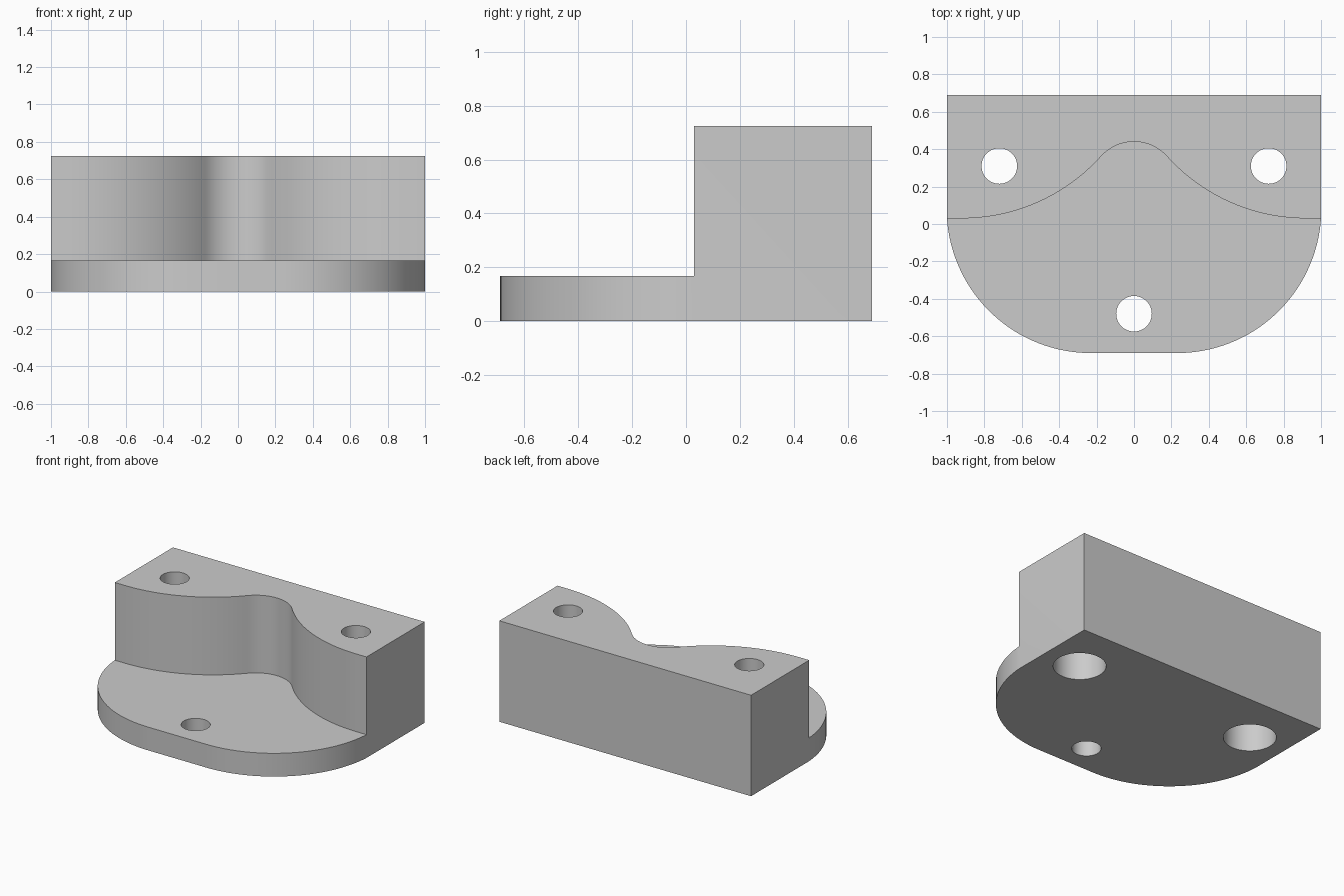
import bpy
import bmesh
from math import sin, cos, asin, atan2, pi, radians

WIDTH, BACK, FRONT, STEP_Y = 1.0, 0.69, -0.69, 0.03
BASE_Z, TOP_Z = 0.167, 0.725

if "Cube" in bpy.data.objects:
    bpy.data.objects.remove(bpy.data.objects["Cube"])

grey = bpy.data.materials.new("plain_grey")
grey.use_nodes = True
colour = (0.6, 0.6, 0.6, 1)
grey.diffuse_color = colour
grey.node_tree.nodes["Principled BSDF"].inputs["Base Color"].default_value = colour


def arc(cx, cy, r, start, end, steps):
    angles = [start + (end - start) * i / steps for i in range(steps + 1)]
    return [(cx + r * cos(a), cy + r * sin(a)) for a in angles]


def mirrored(half):
    """Left-to-centre points followed by their reflection."""
    return half + [(-x, y) for x, y in reversed(half) if abs(x) > 1e-5]


def prism(name, outline, z0, z1):
    bm = bmesh.new()
    face = bm.faces.new([bm.verts.new((x, y, z0)) for x, y in outline])
    extruded = bmesh.ops.extrude_face_region(bm, geom=[face])["geom"]
    verts = [v for v in extruded if isinstance(v, bmesh.types.BMVert)]
    bmesh.ops.translate(bm, vec=(0, 0, z1 - z0), verts=verts)
    bmesh.ops.recalc_face_normals(bm, faces=bm.faces)
    mesh = bpy.data.meshes.new(name)
    bm.to_mesh(mesh)
    bm.free()
    mesh.materials.append(grey)
    obj = bpy.data.objects.new(name, mesh)
    bpy.context.collection.objects.link(obj)
    return obj


def cut(target, cutter):
    mod = target.modifiers.new(cutter.name, "BOOLEAN")
    mod.operation, mod.solver, mod.object = "DIFFERENCE", "EXACT", cutter
    bpy.context.view_layer.objects.active = target
    bpy.ops.object.modifier_apply(modifier=mod.name)
    bpy.data.objects.remove(cutter)


def drill(target, x, y, r, z0, z1):
    cut(target, prism("drill", arc(x, y, r, 0, 2 * pi, 48)[:-1], z0, z1))


# Full-height body with the large rounded front corners
flat = 0.23
run, rise = WIDTH - flat, STEP_Y - FRONT
radius = (run ** 2 + rise ** 2) / (2 * rise)
centre_y = FRONT + radius
start = atan2(STEP_Y - centre_y, -run) + 2 * pi
corner = arc(-flat, centre_y, radius, start, 1.5 * pi, 32)
body = prism("mounting_block", mirrored([(-WIDTH, BACK)] + corner), 0, TOP_Z)

# Wavy front step: large shoulder arc flowing into a small crest arc
shoulder_r, shoulder_x, crest_r, crest_y = 1.0, -0.92, 0.237, 0.203
sweep = asin(-shoulder_x / (shoulder_r + crest_r))
shoulder = arc(shoulder_x, STEP_Y + shoulder_r, shoulder_r, -pi / 2, -pi / 2 + sweep, 20)
crest = arc(0, crest_y, crest_r, pi / 2 + sweep, pi / 2, 10)
wave = [(-1.3, -1), (-1.3, STEP_Y)] + shoulder + crest[1:]
cut(body, prism("front_step", mirrored(wave), BASE_Z, 1))

# Front screw hole, and two rear holes counterbored from below
drill(body, 0, -0.48, 0.095, -0.1, 1)
for side in (-1, 1):
    drill(body, side * 0.72, 0.31, 0.095, -0.1, 1)
    drill(body, side * 0.72, 0.31, 0.172, -0.1, TOP_Z - BASE_Z)

bpy.ops.object.select_all(action="DESELECT")
body.select_set(True)
bpy.context.view_layer.objects.active = body
bpy.ops.object.shade_smooth_by_angle(angle=radians(30))
